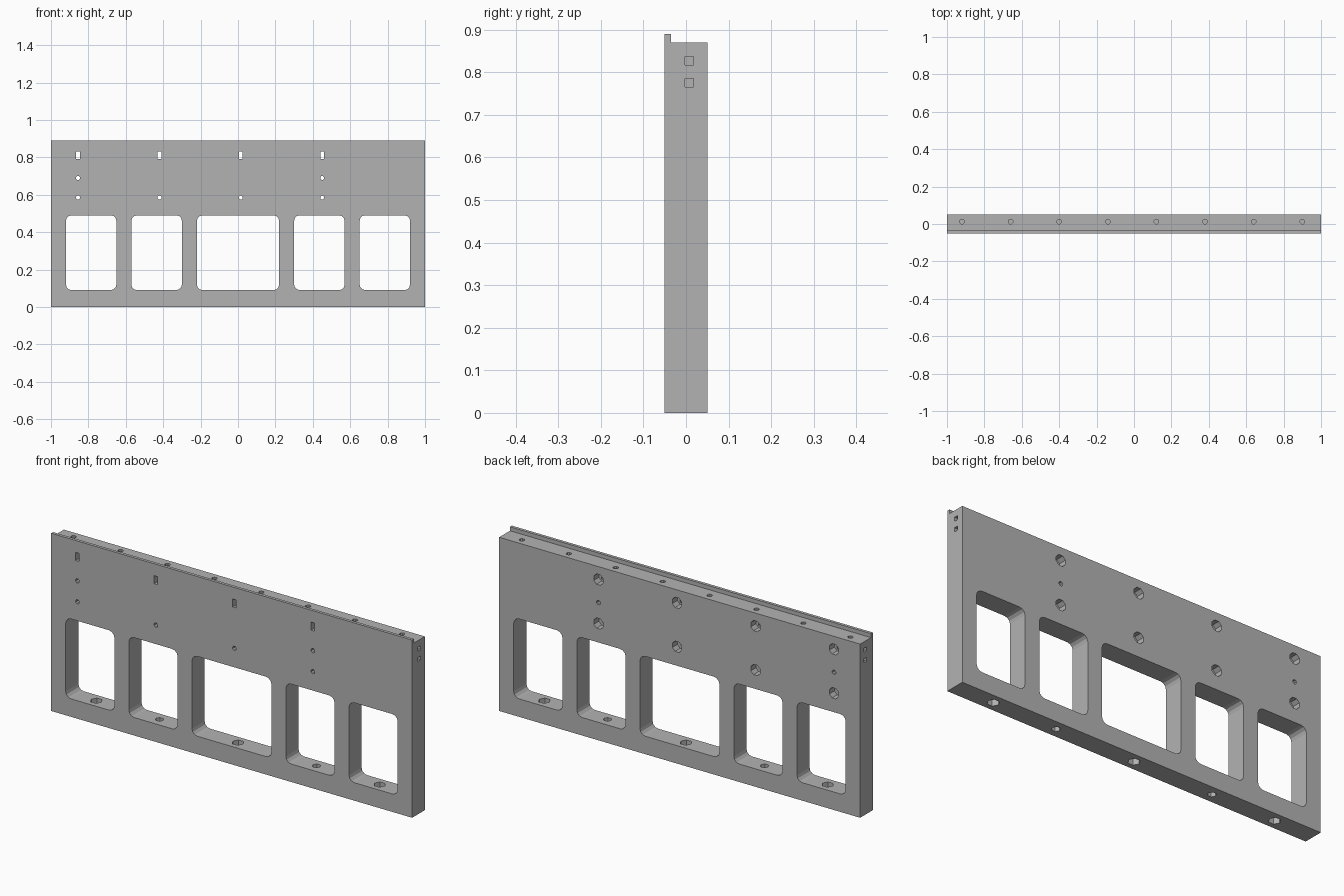
import bpy, bmesh, math
from mathutils import Matrix

if "Cube" in bpy.data.objects:
    bpy.data.objects.remove(bpy.data.objects["Cube"], do_unlink=True)

grey = bpy.data.materials.new("plain_grey")
grey.use_nodes = True
colour = (0.45, 0.45, 0.45, 1)
grey.diffuse_color = colour
grey.node_tree.nodes["Principled BSDF"].inputs["Base Color"].default_value = colour


def make_object(name, bm):
    bmesh.ops.recalc_face_normals(bm, faces=bm.faces)
    mesh = bpy.data.meshes.new(name)
    bm.to_mesh(mesh)
    bm.free()
    mesh.materials.append(grey)
    obj = bpy.data.objects.new(name, mesh)
    bpy.context.collection.objects.link(obj)
    return obj


# Panel: end profile with a raised front lip, extruded along its length
profile = [(-0.05, 0), (0.05, 0), (0.05, 0.87), (-0.035, 0.87), (-0.035, 0.89), (-0.05, 0.89)]
bm = bmesh.new()
end = bm.faces.new([bm.verts.new((-1, y, z)) for y, z in profile])
side = bmesh.ops.extrude_face_region(bm, geom=[end])
bmesh.ops.translate(bm, vec=(2, 0, 0), verts=[v for v in side["geom"] if isinstance(v, bmesh.types.BMVert)])
panel = make_object("panel", bm)


def cut(bm):
    """Subtract a closed shape from the panel."""
    cutter = make_object("cutter", bm)
    cutter.hide_render = True
    mod = panel.modifiers.new("cut", "BOOLEAN")
    mod.operation, mod.solver, mod.object = "DIFFERENCE", "EXACT", cutter
    bpy.context.view_layer.objects.active = panel
    bpy.ops.object.modifier_apply(modifier=mod.name)
    bpy.data.objects.remove(cutter, do_unlink=True)


def cut_box(centre, size, radius=0):
    bm = bmesh.new()
    bmesh.ops.create_cube(bm, size=1, matrix=Matrix.Translation(centre) @ Matrix.Diagonal((*size, 1)))
    if radius:
        edges = [e for e in bm.edges if abs(e.verts[0].co.y - e.verts[1].co.y) > 0.01]
        bmesh.ops.bevel(bm, geom=edges, offset=radius, segments=3, profile=0.5, affect="EDGES")
    cut(bm)


def cut_round(centre, radius, depth, sides=8, facing_back=False):
    bm = bmesh.new()
    turn = Matrix.Rotation(math.pi / 2, 4, "X") if facing_back else Matrix()
    turn = Matrix.Translation(centre) @ turn @ Matrix.Rotation(math.pi / sides, 4, "Z")
    bmesh.ops.create_cone(bm, cap_ends=True, segments=sides, radius1=radius, radius2=radius,
                          depth=depth, matrix=turn)
    cut(bm)


# Five rounded windows, a wider one in the middle
for x, width in ((-0.785, 0.27), (-0.435, 0.27), (0, 0.44), (0.435, 0.27), (0.785, 0.27)):
    cut_box((x, 0, 0.29), (width, 0.3, 0.4), 0.03)
    # Vertical fixing hole through the sill
    cut_round((x, 0, 0.045), 0.02 if abs(x) == 0.435 else 0.028, 0.12, 6)

# Mounting columns: slot and hole to the front, wider recesses at the back
for i in range(4):
    x = -0.855 + 0.435 * i
    cut_round((x, 0.05, 0.805), 0.028, 0.08, 8, True)
    cut_box((x, 0, 0.81), (0.02, 0.3, 0.04))
    cut_round((x, 0.05, 0.585), 0.028, 0.08, 8, True)
    cut_round((x, 0, 0.585), 0.011, 0.3, 8, True)
    if i in (0, 3):
        cut_round((x, 0, 0.69), 0.011, 0.3, 8, True)

# Row of blind holes in the top edge
for i in range(8):
    cut_round((-0.92 + 0.26 * i, 0.013, 0.87), 0.013, 0.07)

# Pair of square holes in each end
for x in (-1, 1):
    for z in (0.775, 0.827):
        cut_box((x, 0.008, z), (0.1, 0.02, 0.02))

for poly in panel.data.polygons:
    poly.use_smooth = False
    poly.material_index = 0
